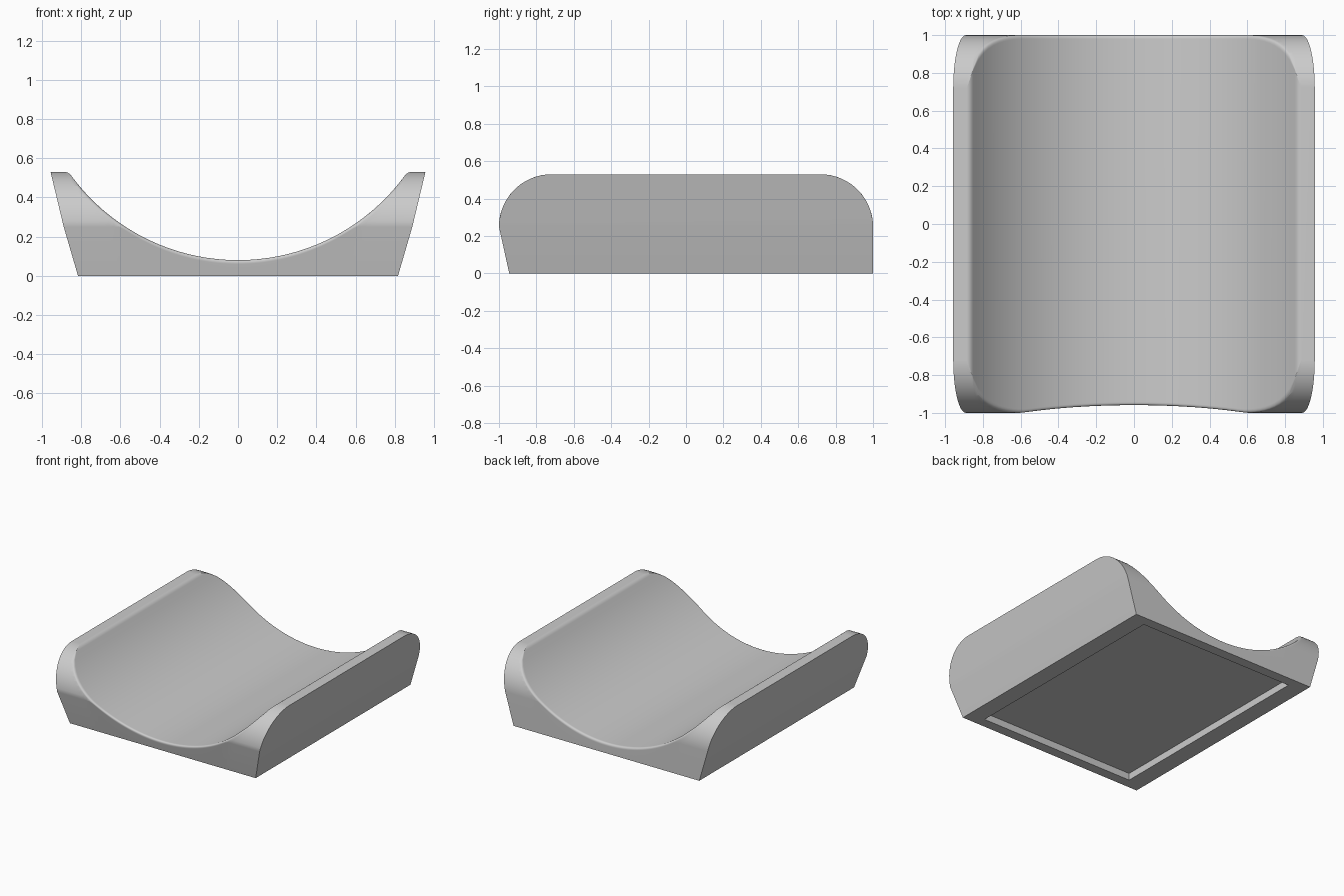
import bpy, bmesh, math

if "Cube" in bpy.data.objects:
    bpy.data.objects.remove(bpy.data.objects["Cube"], do_unlink=True)

TOP, KNEE, ROUND = 0.53, 0.25, 0.28      # rim height, draft change, end rounding
SCOOP_LOW, SCOOP_R, FILLET = 0.08, 1.056, 0.02
FRONT_FOOT, BACK_FOOT = 0.945, 1.0
STEPS = 5
LEVELS = [0.0, KNEE] + [KNEE + ROUND * math.sin(math.radians(a)) for a in range(6, 91, 6)]


def side_x(z):
    """Half width of the body at height z."""
    if z < KNEE:
        return 0.817 + 0.073 * z / KNEE
    return 0.89 + 0.067 * (z - KNEE) / (TOP - KNEE)


def end_y(z, foot):
    """Distance of an end face from the middle at height z."""
    if z < KNEE:
        return foot + (1 - foot) * z / KNEE
    return 1 - ROUND + math.sqrt(max(0.0, ROUND ** 2 - (z - KNEE) ** 2))


def bezier(a, b, c, t):
    return tuple((1 - t) ** 2 * p + 2 * t * (1 - t) * q + t * t * r for p, q, r in zip(a, b, c))


def end_profile(h, foot):
    """End face from the foot up to height h, with a rounded lip."""
    r = FILLET * min(1.0, (TOP - h) / 0.06)
    pts = [(end_y(min(z, h - r), foot), min(z, h - r)) for z in LEVELS]
    corner = end_y(h, foot)
    pts += [bezier(pts[-1], (corner, h), (corner - r, h), i / STEPS) for i in range(1, STEPS + 1)]
    return pts


def scoop_z(x):
    return SCOOP_LOW + SCOOP_R - math.sqrt(SCOOP_R ** 2 - x * x)


# Half of the top outline: scoop arc, rounded rim, flat rim
LIP = 0.852
half = [(LIP * i / 32, scoop_z(LIP * i / 32)) for i in range(33)]
half += [bezier(half[-1], (0.866, TOP), (0.886, TOP), i / STEPS) for i in range(1, STEPS + 1)]
half.append((side_x(TOP), TOP))
outline = [(-x, z) for x, z in reversed(half[1:])] + half

# Each column is a closed loop running over the body and through the base recess
bm = bmesh.new()
RECESS = [(0.92, 0), (0.92, 0.055), (-0.865, 0.055), (-0.865, 0)]
columns = []
for x, h in outline:
    t = x / side_x(h)
    front = [(-y, z) for y, z in end_profile(h, FRONT_FOOT)]
    back = list(reversed(end_profile(h, BACK_FOOT)))
    loop = [bm.verts.new((t * side_x(z), y, z)) for y, z in front + back]
    loop += [bm.verts.new((t * 0.68, y, z)) for y, z in RECESS]
    columns.append(loop)

for a, b in zip(columns, columns[1:]):
    for i in range(len(a)):
        j = (i + 1) % len(a)
        bm.faces.new((a[i], a[j], b[j], b[i]))

# Side walls, side strips of the base and recess walls
for c in (columns[0], columns[-1]):
    n = len(c) - 4
    bm.faces.new(c[1:n - 1])
    bm.faces.new((c[0], c[1], c[n - 2], c[n - 1]))
    bm.faces.new((c[0], c[n - 1], c[n], c[n + 3]))
    bm.faces.new(c[n:])

bmesh.ops.remove_doubles(bm, verts=bm.verts[:], dist=0.00005)
bmesh.ops.recalc_face_normals(bm, faces=bm.faces[:])
mesh = bpy.data.meshes.new("cradle_body")
bm.to_mesh(mesh)
bm.free()
body = bpy.data.objects.new("cradle_body", mesh)
bpy.context.collection.objects.link(body)

# Plain grey finish
grey = bpy.data.materials.new("light_grey")
grey.use_nodes = True
colour = (0.6, 0.6, 0.6, 1)
grey.diffuse_color = colour
for node in grey.node_tree.nodes:
    if node.type == 'BSDF_PRINCIPLED':
        node.inputs["Base Color"].default_value = colour
mesh.materials.append(grey)

# Smooth shading with sharp edges kept
bpy.ops.object.select_all(action='DESELECT')
body.select_set(True)
bpy.context.view_layer.objects.active = body
bpy.ops.object.shade_smooth_by_angle(angle=math.radians(30))
weighted = body.modifiers.new("weighted_normals", 'WEIGHTED_NORMAL')
weighted.keep_sharp = True
